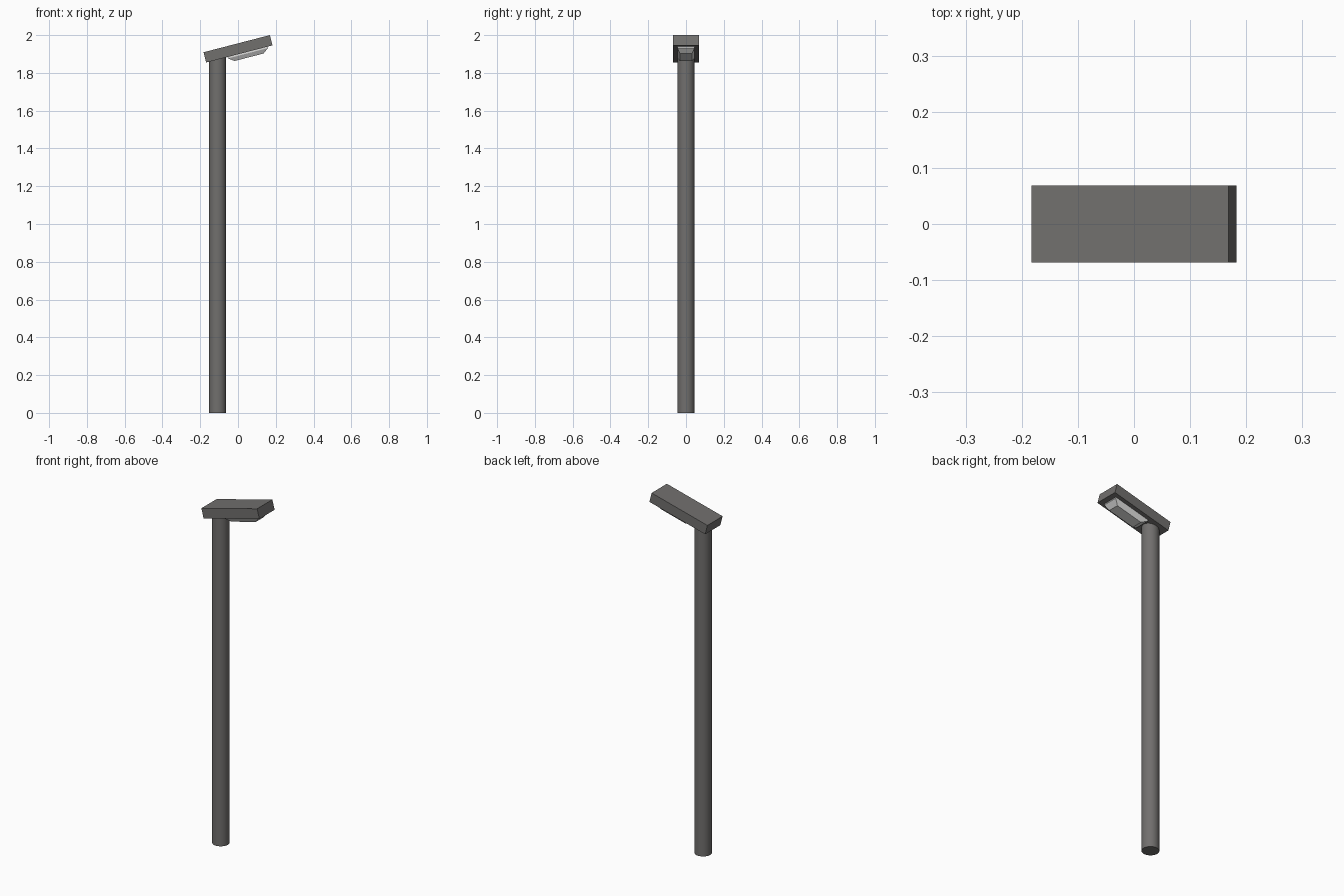
import bpy, bmesh, math
from mathutils import Matrix

if "Cube" in bpy.data.objects:
    bpy.data.objects.remove(bpy.data.objects["Cube"])

def material(name, rgb):
    m = bpy.data.materials.new(name)
    m.diffuse_color = (*rgb, 1)
    m.use_nodes = True
    m.node_tree.nodes["Principled BSDF"].inputs["Base Color"].default_value = m.diffuse_color
    return m

grey = material("dark grey metal", (0.165, 0.16, 0.155))
pale = material("pale lamp glass", (0.72, 0.72, 0.71))

def rect_loft(name, sections, mat):
    """Closed solid through rectangles (x0, x1, half_y, z), bottom to top."""
    bm = bmesh.new()
    rings = [[bm.verts.new(p) for p in ((x0, -h, z), (x1, -h, z), (x1, h, z), (x0, h, z))]
             for x0, x1, h, z in sections]
    bm.faces.new(rings[0][::-1])
    bm.faces.new(rings[-1])
    for a, b in zip(rings, rings[1:]):
        for i in range(4):
            j = (i + 1) % 4
            bm.faces.new((a[i], a[j], b[j], b[i]))
    bmesh.ops.recalc_face_normals(bm, faces=bm.faces)
    me = bpy.data.meshes.new(name)
    bm.to_mesh(me)
    bm.free()
    me.materials.append(mat)
    ob = bpy.data.objects.new(name, me)
    bpy.context.collection.objects.link(ob)
    return ob

# round pole, its top hidden in the head
top = 1.885
bpy.ops.mesh.primitive_cylinder_add(vertices=32, radius=0.045, depth=top,
                                    location=(-0.108, 0, top / 2))
pole = bpy.context.object
pole.name = "pole"
pole.data.materials.append(grey)
bpy.ops.object.shade_smooth_by_angle(angle=math.radians(40))

# tilted lamp head and the tapered glass with a thin lip beneath it
tilt = Matrix.Translation((0, 0, 1.9275)) @ Matrix.Rotation(math.radians(-14.5), 4, 'Y')
L, T = 0.1813, 0.028
head = rect_loft("lamp_head", [(-L, L, 0.0685, -T), (-L, L, 0.0685, T)], grey)
glass = rect_loft("lamp_glass", [(-0.034, 0.125, 0.032, -T - 0.03),
                                 (-0.064, 0.154, 0.045, -T - 0.008),
                                 (-0.064, 0.154, 0.045, -T + 0.002)], pale)
for ob in (head, glass):
    ob.data.transform(tilt)
